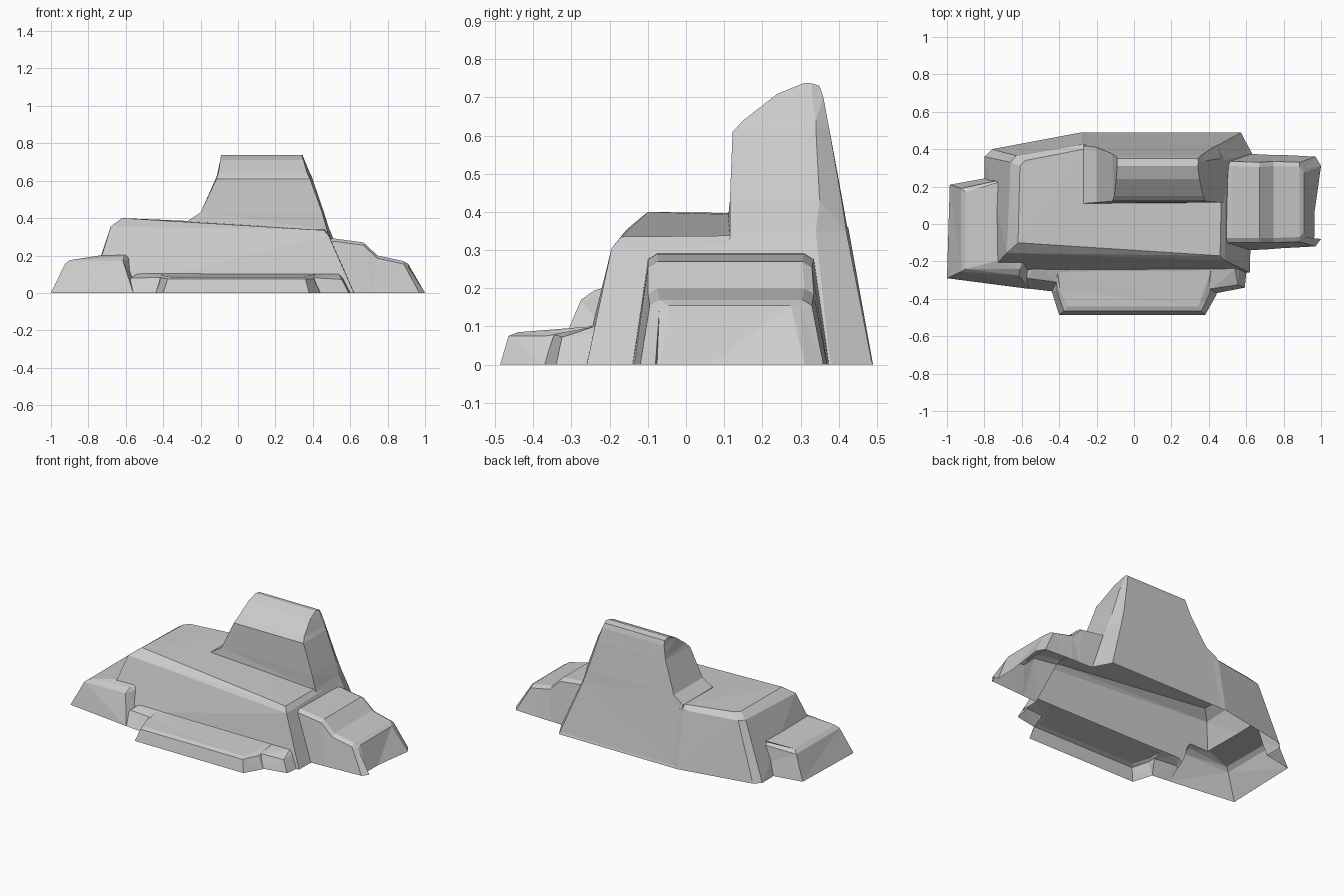
import bpy, bmesh


def loft(name, rings):
    """Closed flat-faced solid through equal-length rings of 3D points."""
    bm = bmesh.new()
    loops = [[bm.verts.new(p) for p in ring] for ring in rings]
    n = len(rings[0])
    for a, b in zip(loops, loops[1:]):
        for i in range(n):
            j = (i + 1) % n
            bm.faces.new((a[i], a[j], b[j], b[i]))
    bm.faces.new(loops[0])
    bm.faces.new(loops[-1])
    bmesh.ops.triangulate(bm, faces=bm.faces[:])
    bmesh.ops.recalc_face_normals(bm, faces=bm.faces[:])
    mesh = bpy.data.meshes.new(name)
    bm.to_mesh(mesh)
    bm.free()
    ob = bpy.data.objects.new(name, mesh)
    bpy.context.collection.objects.link(ob)
    return ob


def rise(name, sink, base, *rings):
    """Loft upwards from a ground outline, sunk a little below z = 0."""
    return loft(name, [[(x, y, -sink) for x, y in base],
                       [(x, y, 0) for x, y in base], *rings])


# Long main slab, sloping down to the right
body = rise("rock_formation", 0.05,
    [(-.79, -.27), (.62, -.26), (.63, .38), (.57, .49), (-.28, .49), (-.76, .40), (-.80, .36)],
    [(-.68, -.155, .355), (.485, -.195, .305), (.49, .33, .32), (.45, .38, .33),
     (-.28, .425, .36), (-.63, .365, .36), (-.66, .33, .36)],
    [(-.62, -.10, .40), (.46, -.17, .335), (.47, .30, .34), (.40, .33, .34),
     (-.27, .40, .385), (-.58, .34, .395), (-.61, .31, .395)])

# Tall block at the back
tower = rise("tower", 0.06,
    [(-.30, .10), (.60, .10), (.628, .378), (.572, .488), (-.281, .488)],
    [(-.27, .11, .385), (.475, .115, .34), (.485, .34, .35), (.445, .42, .35), (-.27, .418, .385)],
    [(-.20, .115, .43), (.45, .115, .43), (.46, .35, .43), (.42, .408, .43), (-.20, .41, .43)],
    [(-.115, .122, .61), (.385, .122, .61), (.395, .34, .62), (.37, .375, .62), (-.115, .375, .62)],
    [(-.105, .15, .64), (.37, .15, .64), (.385, .34, .64), (.365, .371, .64), (-.11, .371, .64)],
    [(-.095, .24, .71), (.35, .24, .71), (.36, .33, .70), (.35, .36, .70), (-.095, .36, .70)],
    [(-.09, .31, .738), (.34, .31, .738), (.345, .33, .737), (.34, .35, .73), (-.09, .35, .73)])

# Low block at the left end
left_block = rise("left_block", 0.07,
    [(-1, -.29), (-.56, -.347), (-.50, -.15), (-.60, .28), (-.985, .21)],
    [(-.925, -.255, .155), (-.615, -.275, .17), (-.55, -.15, .19), (-.6, .26, .195), (-.925, .19, .155)],
    [(-.90, -.24, .175), (-.61, -.24, .195), (-.56, -.15, .20), (-.6, .25, .205), (-.90, .17, .175)],
    [(-.74, -.20, .20), (-.60, -.20, .205), (-.58, -.15, .206), (-.6, .23, .212), (-.74, .22, .20)])

# Wide ledge along the front
front_ledge = rise("front_ledge", 0.08,
    [(-.62, -.338), (-.44, -.36), (.43, -.372), (.592, -.34), (.615, -.13), (-.62, -.1)],
    [(-.57, -.29, .08), (-.42, -.31, .082), (.42, -.345, .08), (.555, -.325, .072),
     (.565, -.14, .09), (-.57, -.12, .09)],
    [(-.53, -.22, .11), (-.42, -.225, .11), (.42, -.24, .10), (.54, -.24, .10),
     (.54, -.15, .10), (-.53, -.15, .11)])

# Lower step in front of the ledge
front_step = rise("front_step", 0.09,
    [(-.45, -.25), (-.44, -.36), (-.40, -.487), (.38, -.487), (.44, -.38), (.45, -.25)],
    [(-.42, -.25, .09), (-.41, -.36, .08), (-.375, -.465, .075), (.36, -.465, .075),
     (.405, -.37, .075), (.42, -.25, .09)],
    [(-.41, -.25, .10), (-.395, -.35, .09), (-.36, -.44, .085), (.345, -.44, .085),
     (.39, -.36, .085), (.41, -.25, .10)])


def section(xb, xt, z, yf, yb, ft, bt):
    """Bevelled cross-section of the right block: foot at xb, top at xt."""
    return [(xb, yf, -.1), (xb, yf, 0), (xt, ft, z - .015), (xt, ft + .025, z),
            (xt, bt - .025, z), (xt, bt, z - .015), (xb, yb, 0), (xb, yb, -.1)]


# Stepped block at the right end
right_block = loft("right_block", [section(*s) for s in (
    (.40, .40, .295, -.14, .375, -.10, .335),
    (.62, .52, .290, -.14, .375, -.10, .335),
    (.72, .67, .270, -.135, .37, -.10, .33),
    (.78, .745, .200, -.13, .37, -.10, .335),
    (.97, .885, .170, -.12, .36, -.095, .33),
    (1.0, .91, .155, -.08, .31, -.07, .30))])

# Fuse everything into one rock
bpy.context.view_layer.objects.active = body
for part in (tower, left_block, front_ledge, front_step, right_block):
    mod = body.modifiers.new("join", "BOOLEAN")
    mod.operation, mod.solver, mod.object = "UNION", "EXACT", part
    bpy.ops.object.modifier_apply(modifier=mod.name)
    bpy.data.objects.remove(part)

# Slice at the ground and leave the underside open, as a hollow shell
bm = bmesh.new()
bm.from_mesh(body.data)
bmesh.ops.bisect_plane(bm, geom=bm.verts[:] + bm.edges[:] + bm.faces[:], dist=1e-5,
                       plane_co=(0, 0, 0), plane_no=(0, 0, 1), clear_inner=True)
bmesh.ops.remove_doubles(bm, verts=bm.verts[:], dist=1e-4)
bm.to_mesh(body.data)
bm.free()
